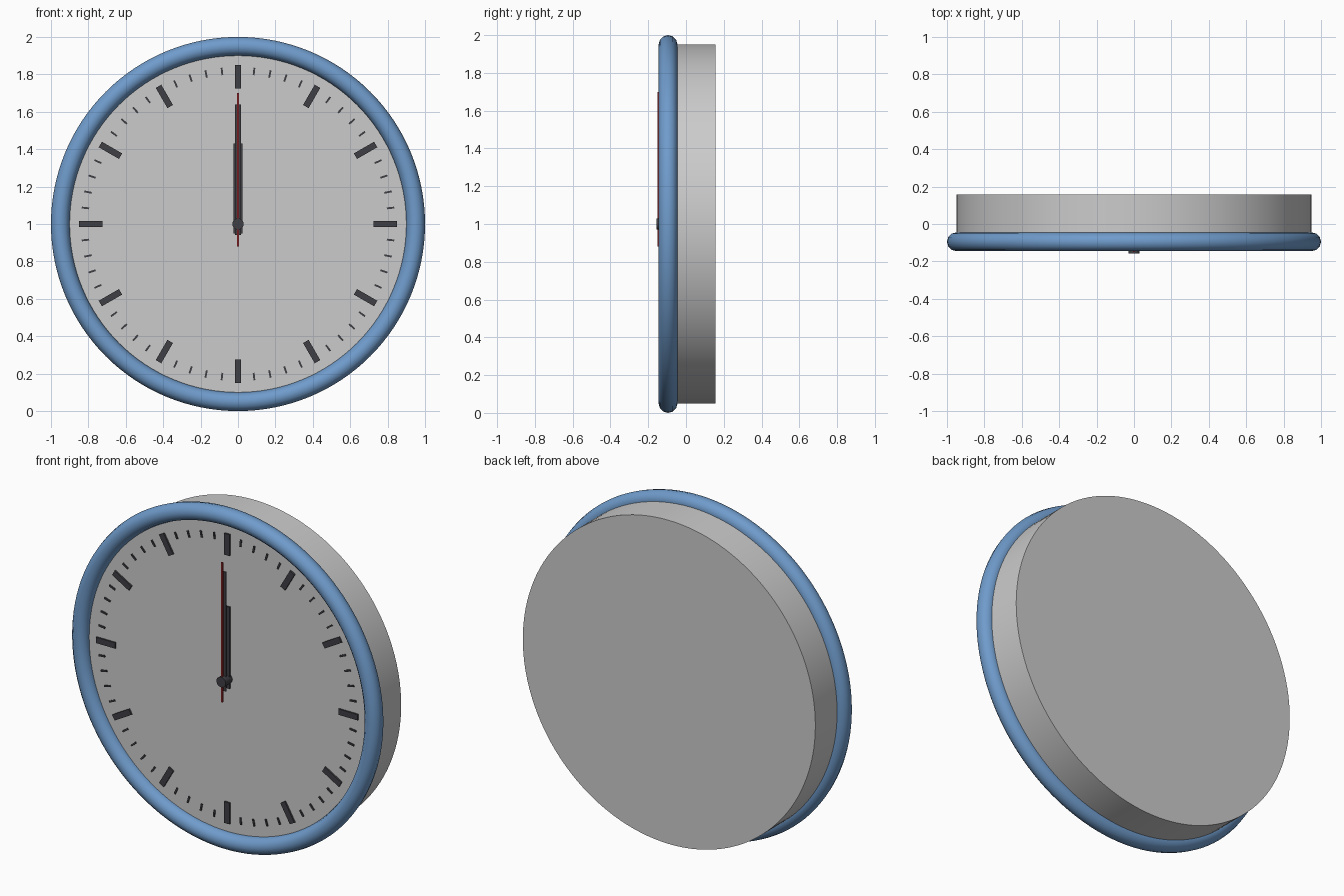
import bpy, bmesh
from math import pi, radians
from mathutils import Matrix, Vector

if "Cube" in bpy.data.objects:
    bpy.data.objects.remove(bpy.data.objects["Cube"])

CZ = 1.0       # height of the dial centre
FACE = -0.095  # y of the dial face


def material(name, rgb):
    m = bpy.data.materials.new(name)
    m.diffuse_color = (*rgb, 1)
    m.use_nodes = True
    m.node_tree.nodes["Principled BSDF"].inputs["Base Color"].default_value = m.diffuse_color
    return m


blue = material("blue", (0.16, 0.33, 0.6))
dark = material("dark", (0.05, 0.05, 0.06))
red = material("red", (0.45, 0.03, 0.03))


def finish(name, bm, mat=None, smooth=False):
    bmesh.ops.recalc_face_normals(bm, faces=bm.faces)
    me = bpy.data.meshes.new(name)
    bm.to_mesh(me)
    bm.free()
    ob = bpy.data.objects.new(name, me)
    bpy.context.collection.objects.link(ob)
    if mat:
        me.materials.append(mat)
    if smooth:
        bpy.ops.object.select_all(action='DESELECT')
        ob.select_set(True)
        bpy.context.view_layer.objects.active = ob
        bpy.ops.object.shade_smooth_by_angle(angle=radians(40))
    return ob


def disc(name, radius, y0, y1, sides, mat=None):
    bm = bmesh.new()
    m = Matrix.Translation((0, (y0 + y1) / 2, CZ)) @ Matrix.Rotation(pi / 2, 4, 'X')
    bmesh.ops.create_cone(bm, cap_ends=True, segments=sides, radius1=radius,
                          radius2=radius, depth=y1 - y0, matrix=m)
    return finish(name, bm, mat, True)


def bar(bm, r0, r1, width, y0, y1, angle=0):
    """Box reaching from radius r0 to r1, turned about the dial centre."""
    m = (Matrix.Translation((0, (y0 + y1) / 2, CZ)) @ Matrix.Rotation(angle, 4, 'Y')
         @ Matrix.Translation((0, 0, (r0 + r1) / 2))
         @ Matrix.Diagonal((width, y1 - y0, r1 - r0, 1)))
    bmesh.ops.create_cube(bm, size=1, matrix=m)


# Drum-shaped case, its front is the dial
disc("clock_body", 0.95, FACE, 0.157, 128)

# Round rim: circle profile spun about the dial axis
bm = bmesh.new()
ring = bmesh.ops.create_circle(
    bm, segments=12, radius=0.05,
    matrix=Matrix.Translation((0.95, FACE, CZ)))
bmesh.ops.spin(bm, geom=bm.verts[:] + bm.edges[:], cent=(0, 0, CZ), axis=(0, 1, 0),
               angle=2 * pi, steps=128, use_merge=True)
bmesh.ops.remove_doubles(bm, verts=bm.verts, dist=1e-5)
finish("rim", bm, blue, True)

# Hour and minute marks
hours, minutes = bmesh.new(), bmesh.new()
for i in range(60):
    a = i * 2 * pi / 60
    if i % 5 == 0:
        bar(hours, 0.725, 0.85, 0.034, FACE - 0.01, FACE + 0.005, a)
    else:
        bar(minutes, 0.80, 0.84, 0.01, FACE - 0.006, FACE + 0.005, a)
finish("hour_marks", hours, dark)
finish("minute_marks", minutes, dark)

# Hands, stacked towards the viewer
for name, r0, r1, w, y, mat in (
        ("hour_hand", -0.05, 0.43, 0.05, -0.11, dark),
        ("minute_hand", -0.06, 0.64, 0.03, -0.13, dark),
        ("second_hand", -0.12, 0.70, 0.01, -0.147, red)):
    bm = bmesh.new()
    bar(bm, r0, r1, w, y - 0.004, y + 0.004)
    finish(name, bm, mat)

# Centre hub
disc("hub", 0.03, -0.157, FACE + 0.005, 32, dark)
